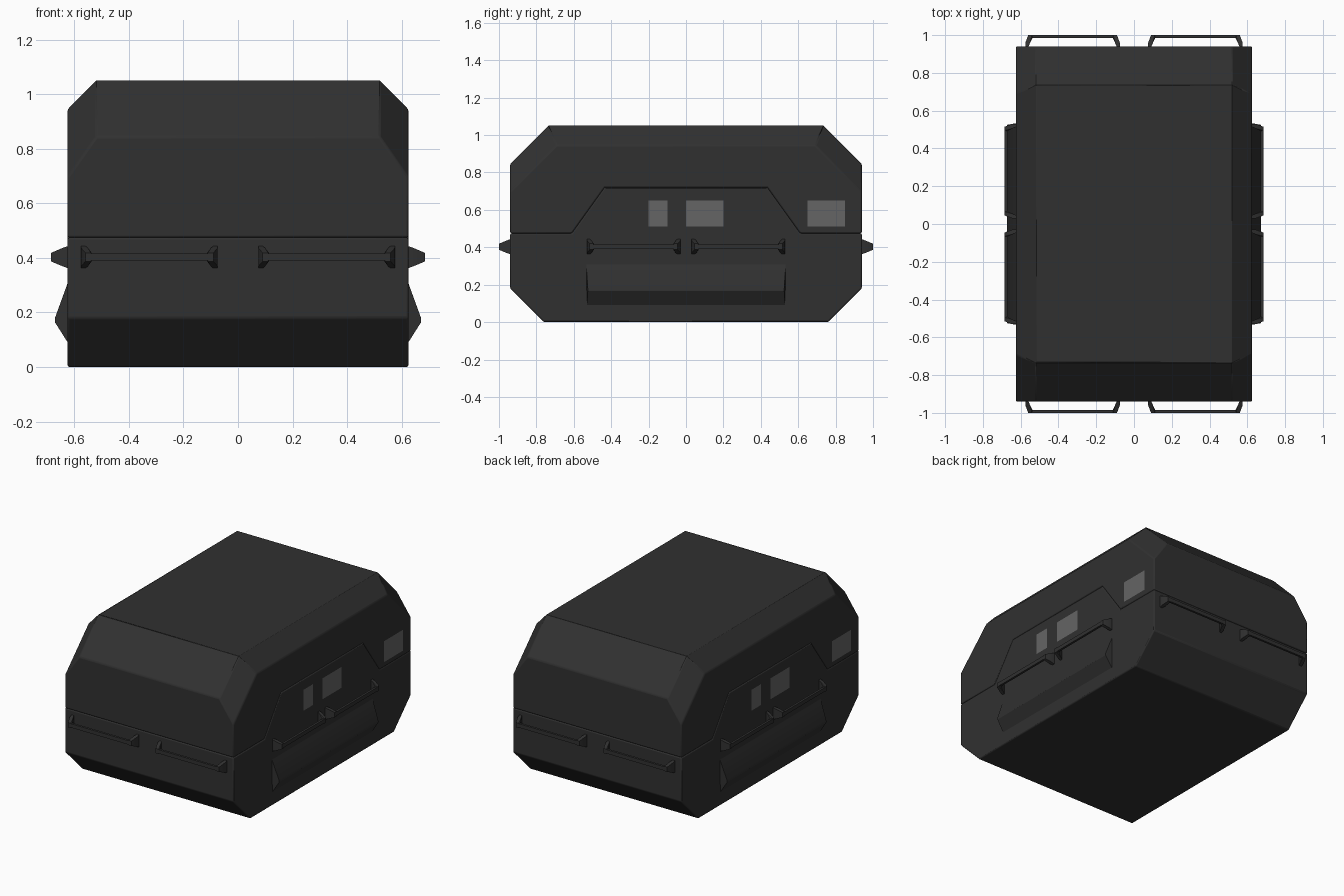
import bpy, bmesh
from math import radians
from mathutils import Matrix, Vector

if "Cube" in bpy.data.objects:
    bpy.data.objects.remove(bpy.data.objects["Cube"])


def material(name, v):
    m = bpy.data.materials.new(name)
    m.diffuse_color = (v, v, v, 1)
    m.use_nodes = True
    m.node_tree.nodes["Principled BSDF"].inputs["Base Color"].default_value = m.diffuse_color
    return m


DARK = material("dark_shell", 0.03)
LABEL = material("label_grey", 0.13)


def finish(name, bm, mat, bevel=0.0, matrix=None):
    bmesh.ops.recalc_face_normals(bm, faces=bm.faces)
    me = bpy.data.meshes.new(name)
    bm.to_mesh(me)
    bm.free()
    ob = bpy.data.objects.new(name, me)
    bpy.context.collection.objects.link(ob)
    me.materials.append(mat)
    if matrix:
        ob.matrix_world = matrix
    if bevel:
        b = ob.modifiers.new("bevel", 'BEVEL')
        b.width, b.segments, b.limit_method = bevel, 2, 'ANGLE'
        b.angle_limit = radians(30)
    return ob


def prism(profile, x):
    """Side profile (y, z) extruded across the width."""
    bm = bmesh.new()
    f = bm.faces.new([bm.verts.new((-x, y, z)) for y, z in profile])
    r = bmesh.ops.extrude_face_region(bm, geom=[f])
    new = [v for v in r["geom"] if isinstance(v, bmesh.types.BMVert)]
    bmesh.ops.translate(bm, verts=new, vec=(2 * x, 0, 0))
    return bm


def add_hull(bm, points):
    vs = [bm.verts.new(p) for p in points]
    bmesh.ops.convex_hull(bm, input=vs)


def mirrored(half):
    return half + [(-y, z) for y, z in reversed(half)]


W = 0.625
seam = [(-0.94, 0.475), (-0.61, 0.475), (-0.435, 0.72)]

# lower case, with raised middle of the side walls
base = prism(mirrored([(-0.76, 0), (-0.94, 0.18)] + seam), W)
finish("lower_case", base, DARK, 0.007)

# lid, with chamfers along the top and sloped side edges
outer = [(-0.94, 0.845), (-0.735, 1.05)]
lid = prism(mirrored(outer) + [(-y, z) for y, z in seam] + seam[::-1], W)
for sx in (1, -1):
    for sy, n in ((0, (1, 0, 1)), (-1, (1, -0.707, 0.707)), (1, (1, 0.707, 0.707))):
        cut = bmesh.ops.bisect_plane(
            lid, geom=lid.verts[:] + lid.edges[:] + lid.faces[:],
            plane_co=(sx * 0.52, sy * 0.735, 1.05),
            plane_no=Vector((n[0] * sx, n[1], n[2])), clear_outer=True)
        edges = [e for e in cut["geom_cut"] if isinstance(e, bmesh.types.BMEdge)]
        bmesh.ops.edgeloop_fill(lid, edges=edges)
finish("lid", lid, DARK, 0.007)


# carry handle: a thin bar between two tapered brackets, pointing to -y
def handle(name, matrix):
    bm = bmesh.new()
    add_hull(bm, [(x, y, z) for x in (-0.235, 0.235)
                  for y in (-0.06, -0.045) for z in (-0.013, 0.013)])
    for s in (-1, 1):
        add_hull(bm, [(s * x, 0.005, z) for x in (0.25, 0.236) for z in (-0.042, 0.042)]
                 + [(s * x, -0.02, z) for x in (0.25, 0.225) for z in (-0.033, 0.033)]
                 + [(s * 0.212, -0.046, z) for z in (-0.016, 0.016)]
                 + [(s * x, -0.06, z) for x in (0.235, 0.215) for z in (-0.016, 0.016)])
    finish(name, bm, DARK, matrix=matrix)


# front/back and right/left sets are half-turn copies
for turn, ends in ((0, ("front", "right")), (180, ("back", "left"))):
    R = Matrix.Rotation(radians(turn), 4, 'Z')
    side = R @ Matrix.Rotation(radians(90), 4, 'Z')
    for i, s in enumerate((-1, 1)):
        handle(f"{ends[0]}_handle_{i}", R @ Matrix.Translation((s * 0.325, -0.94, 0.403)))
        handle(f"{ends[1]}_handle_{i}", side @ Matrix.Translation((s * 0.28, -W, 0.403)))

    # wedge-shaped foot rail low on the side
    bm = bmesh.new()
    add_hull(bm, [(s * u, v, z) for s in (-1, 1) for u, v, z in (
        (0.535, -W + 0.01, 0.335), (0.525, -W - 0.047, 0.178),
        (0.525, -W - 0.047, 0.165), (0.53, -W + 0.01, 0.075))])
    bmesh.ops.dissolve_limit(bm, angle_limit=0.02, verts=bm.verts, edges=bm.edges)
    finish(ends[1] + "_rail", bm, DARK, matrix=side)

    # blank label patches
    bm = bmesh.new()
    for a, b in ((-0.2, -0.1), (0, 0.2), (0.65, 0.85)):
        bm.faces.new([bm.verts.new(p) for p in (
            (a, -W - 0.002, 0.51), (b, -W - 0.002, 0.51),
            (b, -W - 0.002, 0.65), (a, -W - 0.002, 0.65))])
    finish(ends[1] + "_labels", bm, LABEL, matrix=side)

# smooth shading with sharp creases
for ob in bpy.context.collection.objects:
    ob.select_set(True)
    bpy.context.view_layer.objects.active = ob
bpy.ops.object.shade_smooth_by_angle(angle=radians(25))
